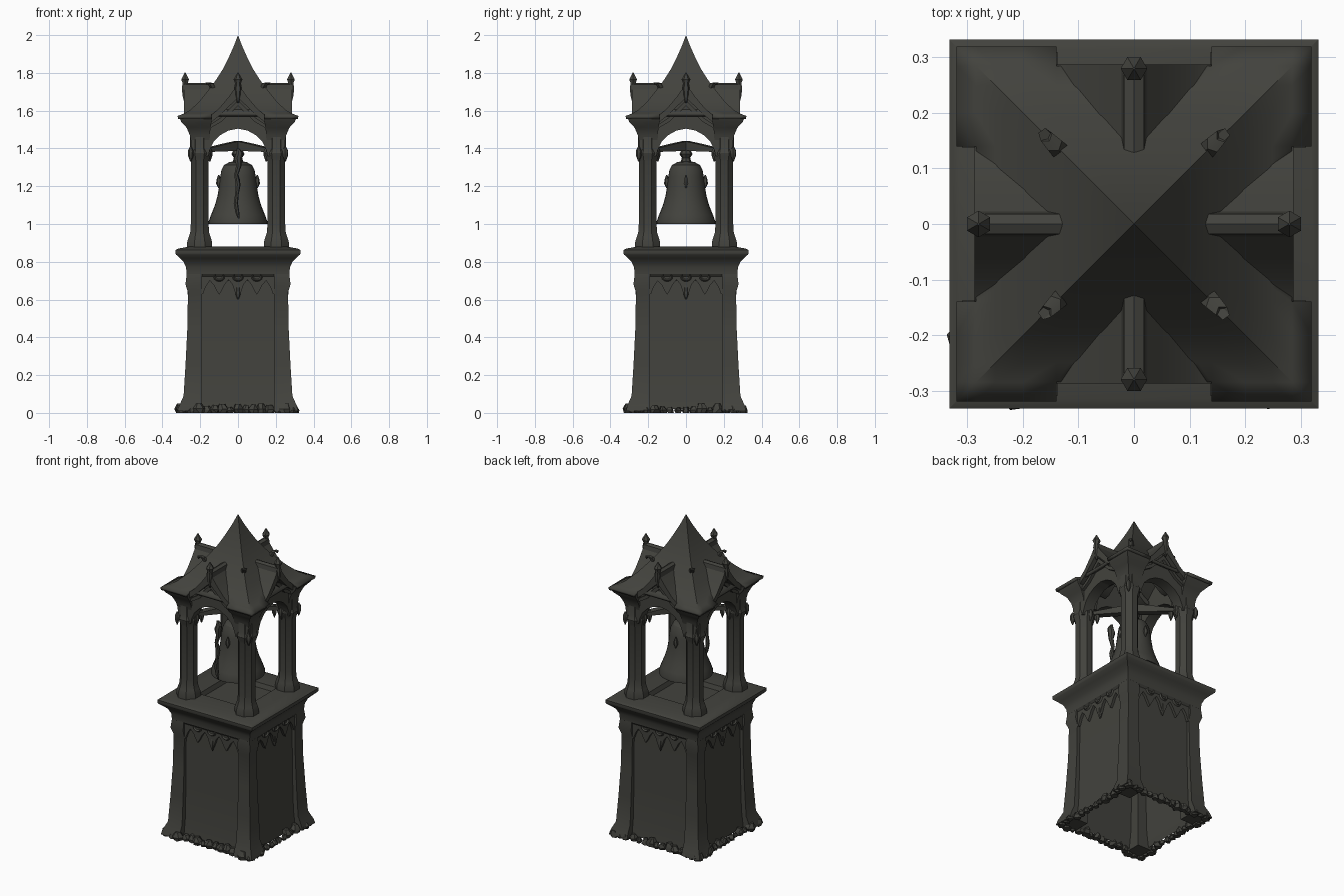
import bpy, bmesh, math, random
from mathutils import Matrix, Vector

if "Cube" in bpy.data.objects:
    bpy.data.objects.remove(bpy.data.objects["Cube"])

random.seed(4)
stone = bpy.data.materials.new("dark_weathered_stone")
stone.diffuse_color = (0.055, 0.055, 0.047, 1)
stone.use_nodes = True
stone.node_tree.nodes["Principled BSDF"].inputs["Base Color"].default_value = stone.diffuse_color


def add(name, parts, turns=1, angle=32):
    """Join (verts, faces) parts, repeated by quarter turns, into one object."""
    bm = bmesh.new()
    for k in range(turns):
        rot = Matrix.Rotation(k * math.pi / 2, 3, 'Z')
        for verts, faces in parts:
            vs = [bm.verts.new(rot @ Vector(v)) for v in verts]
            for f in faces:
                bm.faces.new([vs[i] for i in f])
    bmesh.ops.recalc_face_normals(bm, faces=bm.faces)
    me = bpy.data.meshes.new(name)
    bm.to_mesh(me)
    bm.free()
    me.materials.append(stone)
    ob = bpy.data.objects.new(name, me)
    bpy.context.collection.objects.link(ob)
    bpy.ops.object.select_all(action='DESELECT')
    ob.select_set(True)
    bpy.context.view_layer.objects.active = ob
    bpy.ops.object.shade_smooth_by_angle(angle=math.radians(angle))
    return ob


def loft(rings, bottom=True, top=True):
    n = len(rings[0])
    verts = [p for r in rings for p in r]
    faces = [(i*n + j, i*n + (j+1) % n, (i+1)*n + (j+1) % n, (i+1)*n + j)
             for i in range(len(rings)-1) for j in range(n)]
    if bottom:
        faces.append(tuple(range(n))[::-1])
    if top:
        faces.append(tuple(range(len(verts)-n, len(verts))))
    return verts, faces


def ngon(cx, cy, z, r, n, turn=0.0):
    return [(cx + r*math.cos(turn + 2*math.pi*i/n), cy + r*math.sin(turn + 2*math.pi*i/n), z)
            for i in range(n)]


def box_ring(x0, x1, y0, y1, z):
    return [(x0, y0, z), (x1, y0, z), (x1, y1, z), (x0, y1, z)]


def square(r, z):
    return box_ring(-r, r, -r, r, z)


def prism(outline, y0, y1):
    return loft([[(x, y0, z) for x, z in outline], [(x, y1, z) for x, z in outline]])


def mirrored(half):
    """Half outline from x=0 outwards -> symmetric outline."""
    return half + [(-x, z) for x, z in reversed(half) if x > 0]


def spindle(cx, cy, profile, n=6):
    return loft([ngon(cx, cy, z, r, n) for r, z in profile])


# Lower shaft: hollow, open underneath
add("lower_shaft", [loft([square(r, z) for r, z in
    [(0.268, 0.02), (0.255, 0.12), (0.248, 0.35), (0.245, 0.72)]], False, False)])
add("corner_pilasters", [loft([box_ring(0.19, r, 0.19, r, z) for r, z in
    [(0.318, 0.01), (0.31, 0.04), (0.288, 0.09), (0.278, 0.25), (0.268, 0.45),
     (0.265, 0.64), (0.278, 0.68), (0.27, 0.75)]])], 4)

# Hanging tracery frieze with rings
edge = [(0, 0.605), (0.018, 0.645), (0.03, 0.68), (0.05, 0.705), (0.07, 0.68), (0.085, 0.65),
        (0.1, 0.625), (0.115, 0.65), (0.13, 0.68), (0.15, 0.7), (0.17, 0.67), (0.185, 0.63),
        (0.195, 0.63), (0.195, 0.77)]
add("tracery_frieze", [prism(mirrored(edge), -0.262, -0.235)], 4)
rings = []
for cx in (-0.1, 0, 0.1):
    loops = [[(cx + (r + 0.007*math.cos(b))*math.cos(a), -0.262 + 0.009*math.sin(b),
               0.722 + (r*0.85 + 0.007*math.cos(b))*math.sin(a))
              for b in (0, 1.57, 3.14, 4.71)]
             for a in [2*math.pi*i/12 for i in range(13)] for r in (0.024,)]
    rings.append(loft(loops, False, False))
add("tracery_rings", rings, 4)
add("frieze_pendants", [spindle(0, -0.255, [(0.003, 0.6), (0.014, 0.63), (0.012, 0.66), (0.004, 0.69)])], 4)

# Cornice and bell floor
add("cornice", [loft([square(r, z) for r, z in
    [(0.245, 0.70), (0.272, 0.735), (0.275, 0.77), (0.288, 0.80), (0.308, 0.82), (0.328, 0.838),
     (0.332, 0.845), (0.332, 0.862), (0.315, 0.87), (0.25, 0.882), (0.16, 0.882),
     (0.15, 0.855)]], False)])

# Rubble round the foot
stones = []
for side in range(4):
    rot = Matrix.Rotation(side * math.pi / 2, 3, 'Z')
    for i in range(15):
        x, s = -0.29 + i*0.0415, random.uniform(0.016, 0.032)
        y = -0.278 - random.uniform(0, 0.015) - (0.012 if abs(x) > 0.19 else 0)
        blob = [[(p[0] + random.uniform(-.006, .006), p[1]*1 + random.uniform(-.006, .006), p[2])
                 for p in ngon(x, y, z, r, 6, random.random())]
                for r, z in [(s*0.8, 0.0), (s, s*0.7), (s*0.5, s*1.6)]]
        v, f = loft(blob)
        stones.append(([rot @ Vector(p) for p in v], f))
add("foot_rubble", stones)

# Belfry pillars
o = math.pi / 8
add("belfry_pillars", [loft([ngon(0.203, 0.203, z, r / math.cos(o), 8, o) for r, z in
    [(0.066, 0.87), (0.066, 0.905), (0.058, 0.93), (0.05, 0.955), (0.047, 1.0), (0.047, 1.33),
     (0.054, 1.35), (0.06, 1.375), (0.05, 1.40), (0.05, 1.5)]])], 4)
add("capital_leaves", [spindle(x, y, [(0.003, 1.33), (0.014, 1.36), (0.016, 1.385), (0.004, 1.41)])
    for x, y in ((0.15, 0.2), (0.2, 0.15), (0.15, 0.15), (0.25, 0.25))], 4)

# Arched walls and flared corner capitals
arch = [(0, 1.505), (0.05, 1.495), (0.095, 1.47), (0.13, 1.435), (0.15, 1.39), (0.157, 1.36),
        (0.235, 1.36), (0.25, 1.45), (0.25, 1.55), (0.15, 1.55), (0.08, 1.62), (0, 1.7)]
# right half, then its mirror image
add("arch_walls", [prism([(s*x, z) for x, z in arch], -0.25, -0.18) for s in (1, -1)], 4)
add("corner_capitals", [loft([box_ring(0.15 - (r - 0.25)*0.2, r, 0.15 - (r - 0.25)*0.2, r, z)
    for r, z in [(0.245, 1.42), (0.255, 1.47), (0.272, 1.51), (0.30, 1.54), (0.31, 1.565)]])], 4)

# Swept main roof: height depends on distance from the axis
sweep = [(0, 2.0), (0.025, 1.935), (0.05, 1.88), (0.08, 1.82), (0.115, 1.765), (0.14, 1.73),
         (0.2, 1.655), (0.25, 1.605), (0.285, 1.585), (0.32, 1.572)]
height = dict(sweep)
axis = [-r for r, z in reversed(sweep) if r] + [r for r, z in sweep]
n = len(axis)
verts = [(x, y, height[max(abs(x), abs(y))]) for x in axis for y in axis]
faces = []
for i in range(n-1):
    for j in range(n-1):
        cx, cy = (axis[i] + axis[i+1]) / 2, (axis[j] + axis[j+1]) / 2
        if max(abs(cx), abs(cy)) > 0.285 and min(abs(cx), abs(cy)) < 0.14:
            continue
        a, b, c, d = i*n + j, (i+1)*n + j, (i+1)*n + j+1, i*n + j+1
        faces += [(a, b, c), (a, c, d)] if cx*cy > 0 else [(a, b, d), (b, c, d)]
roof = add("main_roof", [(verts, faces)])
bm = bmesh.new()
bm.from_mesh(roof.data)
bmesh.ops.delete(bm, geom=[v for v in bm.verts if not v.link_faces], context='VERTS')
bm.to_mesh(roof.data)
bm.free()
thick = roof.modifiers.new("thickness", 'SOLIDIFY')
thick.thickness, thick.offset = 0.018, -1

# Four gables, ridge caps, mouldings and finials
gable = [(0, 1.742), (0.05, 1.672), (0.1, 1.612), (0.14, 1.578), (0.172, 1.56), (0.172, 1.535),
         (0.14, 1.54), (0.09, 1.58), (0.045, 1.625), (0, 1.668)]
add("gables", [prism([(s*x, z) for x, z in gable], -0.287, -0.07) for s in (1, -1)], 4)
mould = [(0, 1.655), (0.09, 1.565), (0.15, 1.525), (0.15, 1.505), (0.09, 1.54), (0, 1.625)]
add("gable_mouldings", [prism([(s*x, z) for x, z in mould], -0.268, -0.24) for s in (1, -1)], 4)
add("ridge_caps", [prism([(-0.024, 1.70), (0.024, 1.70), (0.018, 1.738), (0, 1.746), (-0.018, 1.738)],
                         -0.285, -0.1)], 4)
add("gable_finials", [spindle(0, -0.28, [(0.004, 1.64), (0.016, 1.68), (0.02, 1.72), (0.015, 1.745),
                      (0.024, 1.765), (0.012, 1.785), (0.002, 1.803)])], 4)
add("hip_crockets", [loft([ngon(c, c, z, r, 5) for c, r, z in
    [(0.13, 0.018, 1.715), (0.145, 0.016, 1.745), (0.16, 0.013, 1.75), (0.162, 0.003, 1.735)]])], 4)

# Bell with hanger and diagonal support beams
bell = [(0.118, 1.045), (0.14, 1.003), (0.155, 1.0), (0.156, 1.012), (0.142, 1.05), (0.122, 1.10), (0.108, 1.15),
        (0.1, 1.2), (0.094, 1.25), (0.088, 1.285), (0.074, 1.312), (0.045, 1.328), (0.012, 1.333)]
inner = [(0.01, 1.30), (0.07, 1.28), (0.085, 1.2)]
add("bell", [loft([ngon(0, 0, z, r, 32) for r, z in inner + bell])])
add("bell_hanger", [spindle(0, 0, [(0.03, 1.32), (0.022, 1.35), (0.035, 1.37), (0.02, 1.4), (0.02, 1.43)], 8)])
add("bell_ornaments", [spindle(0.102, 0, [(0.003, 1.19), (0.014, 1.215), (0.012, 1.235), (0.003, 1.26)])], 4)
w = 0.014
beam = []
for d, lo, hi in [(0.0, 1.39, 1.44), (0.07, 1.385, 1.425), (0.15, 1.382, 1.405), (0.18, 1.38, 1.4)]:
    beam.append([(d - w, d + w, lo), (d + w, d - w, lo), (d + w, d - w, hi), (d - w, d + w, hi)])
add("support_beams", [loft(beam)], 4)

# Frayed bell rope in the front arch
rope = [(0.003, 0.004, 1.03), (-0.004, 0.011, 1.06), (-0.012, 0.012, 1.11), (-0.006, 0.01, 1.16),
        (0.0, 0.014, 1.21), (-0.01, 0.011, 1.26), (0.004, 0.015, 1.31), (0.0, 0.022, 1.35),
        (0.008, 0.018, 1.375), (0, 0.008, 1.4)]
add("bell_rope", [loft([ngon(x, -0.2, z, r, 7) for x, r, z in rope])])
